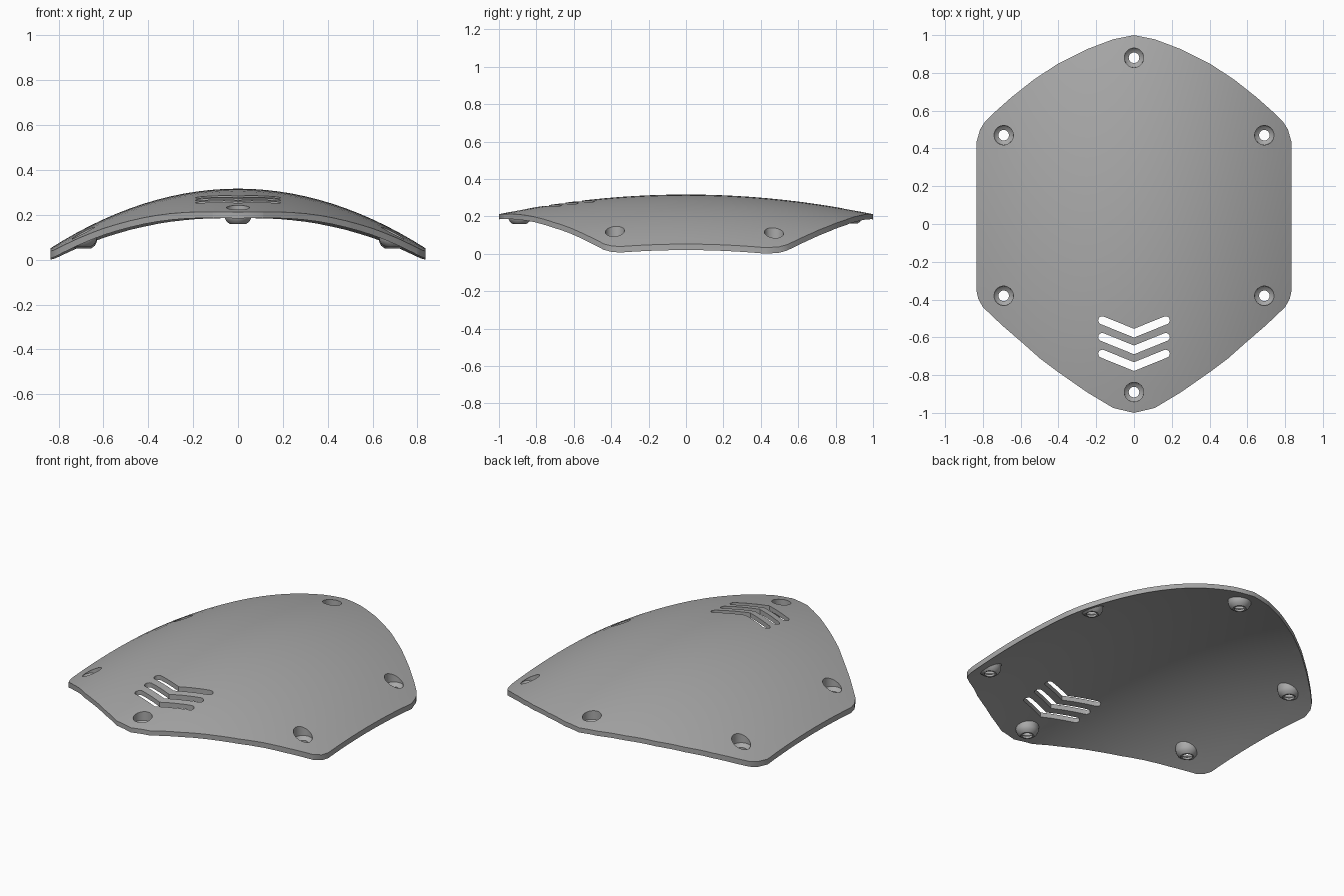
import bpy, bmesh, math

if "Cube" in bpy.data.objects:
    bpy.data.objects.remove(bpy.data.objects["Cube"])

def surf(x, y):
    # domed top surface
    return 0.32 - 0.265 * (x / 0.835) ** 2 - 0.105 * y * y

def under(x, y):
    sx, sy = 0.53 * x / 0.835 ** 2, 0.21 * y
    return surf(x, y) - 0.027 * math.sqrt(1 + sx * sx + sy * sy)

def make(name, bm):
    bmesh.ops.recalc_face_normals(bm, faces=bm.faces)
    me = bpy.data.meshes.new(name)
    bm.to_mesh(me)
    bm.free()
    ob = bpy.data.objects.new(name, me)
    bpy.context.collection.objects.link(ob)
    return ob

def loft(name, rings):
    # closed solid through equal-length rings, capped at both ends
    bm = bmesh.new()
    rows = [[bm.verts.new(p) for p in r] for r in rings]
    n = len(rows[0])
    for a, b in zip(rows, rows[1:]):
        for i in range(n):
            j = (i + 1) % n
            bm.faces.new((a[i], a[j], b[j], b[i]))
    bm.faces.new(rows[0])
    bm.faces.new(rows[-1])
    return make(name, bm)

def circle(cx, cy, r, zf, n=32):
    pts = [(cx + r * math.cos(2 * math.pi * i / n),
            cy + r * math.sin(2 * math.pi * i / n)) for i in range(n)]
    return [(x, y, zf(x, y)) for x, y in pts]

def boolean(target, tool, op):
    tool.hide_render = True
    m = target.modifiers.new(op, 'BOOLEAN')
    m.operation, m.solver, m.object = op, 'EXACT', tool
    bpy.context.view_layer.objects.active = target
    bpy.ops.object.modifier_apply(modifier=m.name)
    bpy.data.objects.remove(tool)

# curved slab, a little oversized
NX, NY = 30, 24
bm = bmesh.new()
def sheet(f):
    return [[bm.verts.new((x, y, f(x, y)))
             for y in (-1.06 + 2.12 * j / NY for j in range(NY + 1))]
            for x in (-0.9 + 1.8 * i / NX for i in range(NX + 1))]
top, bot = sheet(surf), sheet(under)
for g in (top, bot):
    for i in range(NX):
        for j in range(NY):
            bm.faces.new((g[i][j], g[i + 1][j], g[i + 1][j + 1], g[i][j + 1]))
def border(g):
    return ([g[i][0] for i in range(NX)] + [g[NX][j] for j in range(NY)]
            + [g[i][NY] for i in range(NX, 0, -1)] + [g[0][j] for j in range(NY, 0, -1)])
a, b = border(top), border(bot)
for i in range(len(a)):
    j = (i + 1) % len(a)
    bm.faces.new((a[i], a[j], b[j], b[i]))
plate = make("shield_plate", bm)

# trim to the rounded six-sided outline
half = [(0.11, 0.978), (0.25, 0.925), (0.40, 0.85), (0.53, 0.765), (0.65, 0.67),
        (0.74, 0.59), (0.79, 0.54), (0.815, 0.50), (0.835, 0.43), (0.835, -0.35),
        (0.825, -0.395), (0.80, -0.44), (0.70, -0.535), (0.59, -0.63), (0.50, -0.71),
        (0.40, -0.785), (0.25, -0.89), (0.11, -0.974)]
outline = [(0, 1)] + half + [(0, -1)] + [(-x, y) for x, y in reversed(half)]
boolean(plate, loft("outline_cutter", [[(x, y, z) for x, y in outline] for z in (-0.5, 0.8)]),
        'INTERSECT')

# screw cups: boss below, countersunk hole through
holes = [(0, 0.88, 0.075), (0, -0.89, 0.075)]
holes += [(s * 0.69, y, 0.062) for s in (1, -1) for y in (0.47, -0.38)]
for x, y, d in holes:
    z0 = surf(x, y)
    flat = lambda h: (lambda u, v: z0 - h)
    boolean(plate, loft("screw_boss", [
        circle(x, y, 0.064, lambda u, v: surf(u, v) - 0.013),
        circle(x, y, 0.060, lambda u, v: min(surf(u, v) - 0.02, z0 - d + 0.028)),
        circle(x, y, 0.052, lambda u, v: min(surf(u, v) - 0.025, z0 - d + 0.012)),
        circle(x, y, 0.036, flat(d))]), 'UNION')
for x, y, d in holes:
    z0 = surf(x, y)
    flat = lambda h: (lambda u, v: z0 - h)
    boolean(plate, loft("screw_cutter", [
        circle(x, y, 0.052, flat(-0.1)),
        circle(x, y, 0.051, flat(d - 0.031)),
        circle(x, y, 0.043, flat(d - 0.021)),
        circle(x, y, 0.028, flat(d - 0.013)),
        circle(x, y, 0.028, flat(0.2))]), 'DIFFERENCE')

# three chevron vents with round ends
ang = math.atan2(0.068, 0.168)
r = 0.0215
for k in range(3):
    cy = -0.578 - 0.0885 * k
    v = r / math.cos(ang)
    right = [(0.168 + r * math.cos(t), cy + 0.068 + r * math.sin(t))
             for t in (ang - math.pi / 2 + math.pi * i / 8 for i in range(9))]
    shape = [(0, cy - v)] + right + [(0, cy + v)] + [(-x, y) for x, y in reversed(right)]
    boolean(plate, loft("vent_cutter", [[(x, y, z) for x, y in shape] for z in (-0.2, 0.6)]),
            'DIFFERENCE')

# colour, shading, rest on the ground
mat = bpy.data.materials.new("mid_grey")
mat.diffuse_color = (0.4, 0.4, 0.4, 1)
mat.use_nodes = True
mat.node_tree.nodes["Principled BSDF"].inputs["Base Color"].default_value = mat.diffuse_color
plate.data.materials.clear()
plate.data.materials.append(mat)
low = min(v.co.z for v in plate.data.vertices)
for v in plate.data.vertices:
    v.co.z -= low
bpy.ops.object.select_all(action='DESELECT')
plate.select_set(True)
bpy.context.view_layer.objects.active = plate
bpy.ops.object.shade_smooth_by_angle(angle=math.radians(30))
